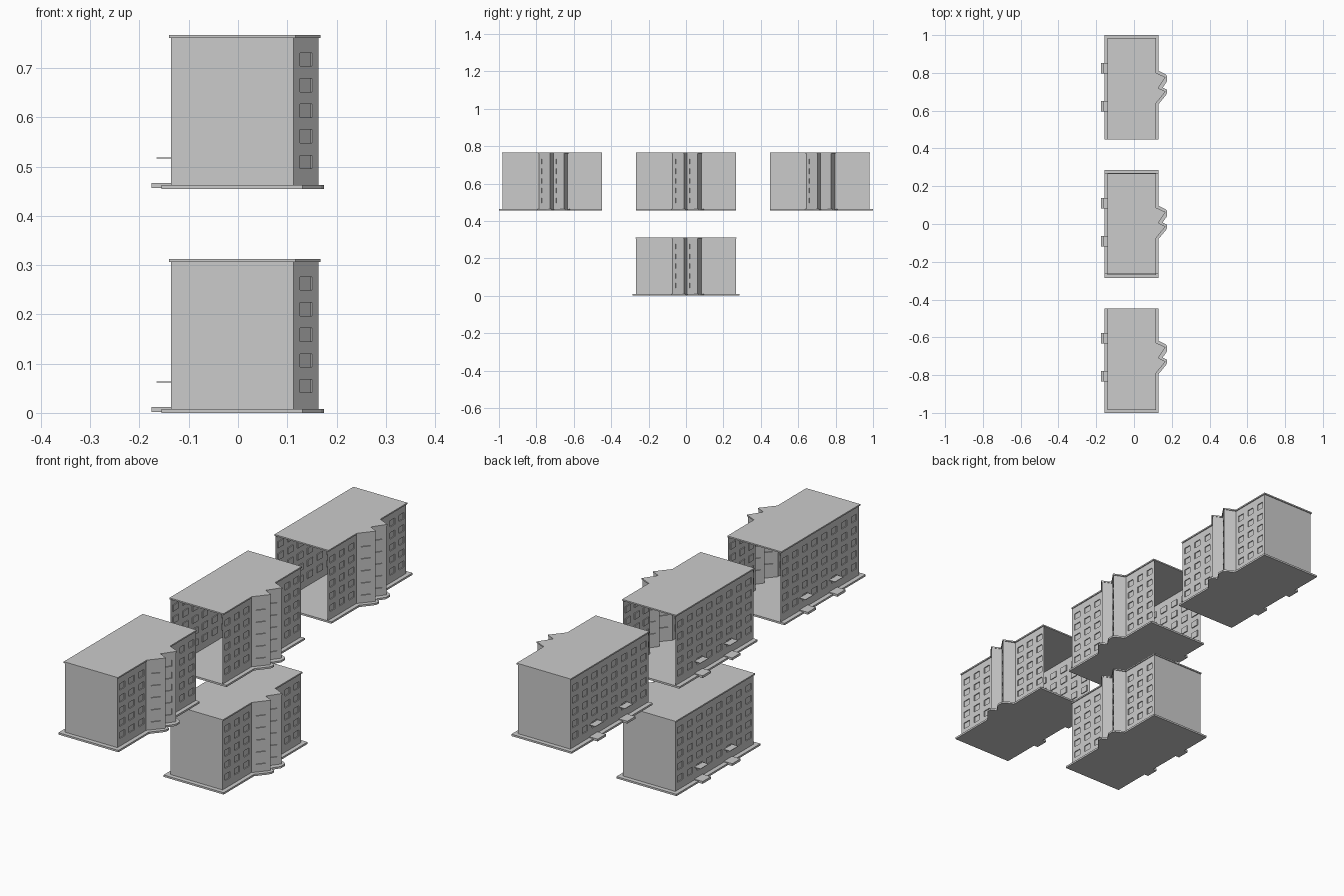
import bpy, bmesh
from mathutils import Vector

if "Cube" in bpy.data.objects:
    bpy.data.objects.remove(bpy.data.objects["Cube"])

Y0, Y1 = -0.266, 0.267              # ends of one block
XB, XF = -0.136, 0.113              # rear and front walls
WALL_Z0, WALL_Z1, TOP = 0.008, 0.306, 0.312
BAY = [(XF, -0.071), (0.163, -0.012), (0.122, 0.006), (0.163, 0.062), (XF, 0.082)]
ROOF_BAY = [(0.117, -0.074), (0.167, -0.013), (0.128, 0.006), (0.167, 0.063), (0.117, 0.086)]
BASE_BAY = [(0.131, -0.078), (0.169, -0.032), (0.175, -0.02), (0.175, -0.004), (0.152, 0.008),
            (0.175, 0.042), (0.175, 0.068), (0.168, 0.078), (0.131, 0.096)]


def finish(bm, name, loc):
    me = bpy.data.meshes.new(name)
    bm.to_mesh(me)
    bm.free()
    ob = bpy.data.objects.new(name, me)
    ob.location = loc
    bpy.context.collection.objects.link(ob)
    return ob


def slab(name, pts, z0, z1, loc):
    bm = bmesh.new()
    f = bm.faces.new([bm.verts.new((x, y, z0)) for x, y in pts])
    up = bmesh.ops.extrude_face_region(bm, geom=[f], use_keep_orig=True)['geom']
    bmesh.ops.translate(bm, vec=(0, 0, z1 - z0),
                        verts=[v for v in up if isinstance(v, bmesh.types.BMVert)])
    bmesh.ops.recalc_face_normals(bm, faces=bm.faces)
    finish(bm, name, loc)


def wall(bm, p, q, cols=0, share=0.54):
    """Wall strip from p to q with a grid of recessed windows on five floors."""
    p, q = Vector((*p, 0)), Vector((*q, 0))
    us, zs = [0.0], [WALL_Z0]
    for i in range(cols):
        us += [(i + 0.5 - share / 2) / cols, (i + 0.5 + share / 2) / cols]
    if cols:
        for k in range(5):
            zs += [0.041 + 0.052 * k, 0.068 + 0.052 * k]
    us.append(1.0)
    zs.append(WALL_Z1)
    grid = [[bm.verts.new(p.lerp(q, u) + Vector((0, 0, z))) for z in zs] for u in us]
    panes = []
    for i in range(len(us) - 1):
        for j in range(len(zs) - 1):
            f = bm.faces.new((grid[i][j], grid[i + 1][j], grid[i + 1][j + 1], grid[i][j + 1]))
            if i % 2 and j % 2:
                panes.append(f)
    bm.normal_update()
    if panes:
        n = panes[0].normal.copy()
        new = bmesh.ops.extrude_discrete_faces(bm, faces=panes)['faces']
        bmesh.ops.translate(bm, vec=n * -0.004, verts=list({v for f in new for v in f.verts}))


def outline(xb, xf, ya, yb, bay):
    return [(xb, ya), (xf, ya)] + bay + [(xf, yb), (xb, yb)]


def block(name, y, z, near_closed, far_closed):
    loc = (0, y, z)
    # walls: party ends of the joined sections stay open
    bm = bmesh.new()
    wall(bm, (XF, Y0), BAY[0], 3)
    for a, b, c in zip(BAY, BAY[1:], (1, 0, 1, 0)):
        wall(bm, a, b, c, 0.5)
    wall(bm, BAY[-1], (XF, Y1), 3)
    wall(bm, (XB, Y1), (XB, Y0), 8)
    if near_closed:
        wall(bm, (XB, Y0), (XF, Y0))
    if far_closed:
        wall(bm, (XF, Y1), (XB, Y1))
    bmesh.ops.remove_doubles(bm, verts=bm.verts, dist=1e-5)
    finish(bm, name + "_walls", loc)
    # roof and plinth overhang only at closed ends
    slab(name + "_roof", outline(-0.140, 0.117, Y0 - 0.004 * near_closed,
         Y1 + 0.004 * far_closed, ROOF_BAY), WALL_Z1, TOP, loc)
    slab(name + "_plinth", outline(-0.155, 0.131, Y0 - 0.019 * near_closed,
         Y1 + 0.019 * far_closed, BASE_BAY), 0.0, WALL_Z0, loc)
    # two entrances: step and canopy
    for i, c in enumerate((0.110, -0.091)):
        for part, xa, xb, za, zb in (("step", -0.176, XB, 0.002, 0.012),
                                     ("canopy", -0.165, XB, 0.0612, 0.0636)):
            slab(f"{name}_{part}_{i}", [(xa, c - 0.028), (xb, c - 0.028),
                 (xb, c + 0.028), (xa, c + 0.028)], za, zb, loc)


block("single_block", 0, 0, True, True)
block("middle_section", 0, 0.455, False, False)
block("near_section", -0.715, 0.455, True, False)
block("far_section", 0.714, 0.455, False, True)
